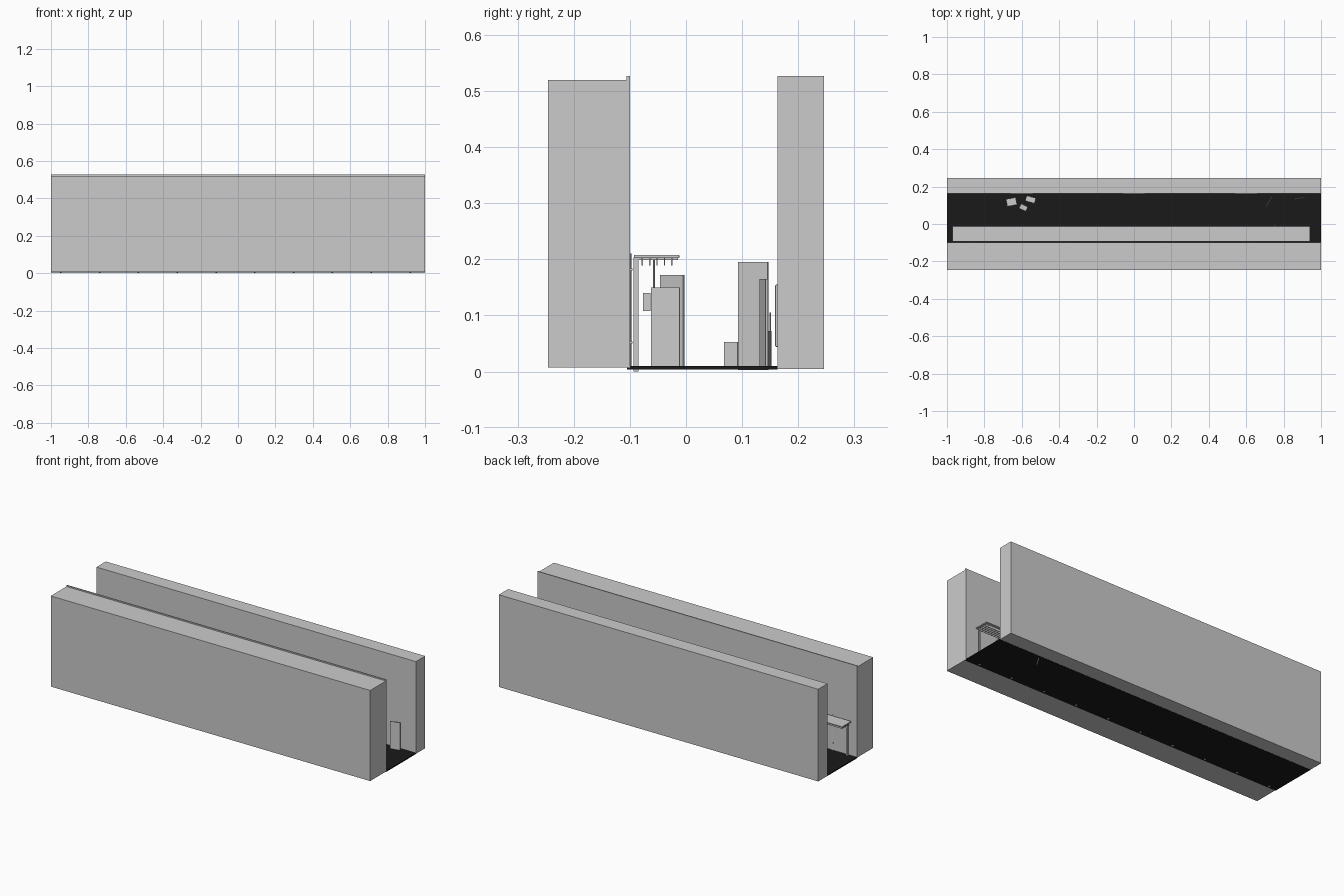
import bpy, math
from mathutils import Matrix, Vector

if "Cube" in bpy.data.objects:
    bpy.data.objects.remove(bpy.data.objects["Cube"])

black = bpy.data.materials.new("dark_paving")
black.diffuse_color = (0.01, 0.01, 0.01, 1)
black.use_nodes = True
black.node_tree.nodes["Principled BSDF"].inputs["Base Color"].default_value = black.diffuse_color


def box(name, x, y, z, mat=None, bevel=0):
    """Box from (min, max) ranges."""
    bpy.ops.mesh.primitive_cube_add(size=1)
    o = bpy.context.object
    o.name = name
    size = Vector((x[1] - x[0], y[1] - y[0], z[1] - z[0]))
    o.data.transform(Matrix.Diagonal((*size, 1)))
    o.location = (sum(x) / 2, sum(y) / 2, sum(z) / 2)
    if mat:
        o.data.materials.append(mat)
    if bevel:
        m = o.modifiers.new("bevel", 'BEVEL')
        m.width = bevel
        m.segments = 2
    return o


def panel(name, a, b, z, t=0.004):
    """Upright thin board standing along the plan line a-b."""
    a, b = Vector(a), Vector(b)
    d = b - a
    o = box(name, (-d.length / 2, d.length / 2), (-t / 2, t / 2), z)
    o.location.x, o.location.y = (a + b) / 2
    o.rotation_euler.z = math.atan2(d.y, d.x)
    return o


def crate(name, c, sx, sy, h, deg):
    o = box(name, (c[0] - sx / 2, c[0] + sx / 2), (c[1] - sy / 2, c[1] + sy / 2), (0.008, h))
    o.rotation_euler.z = math.radians(deg)


def pole(name, x, y, z, r):
    bpy.ops.mesh.primitive_cylinder_add(vertices=12, radius=r, depth=z[1] - z[0],
                                        location=(x, y, sum(z) / 2))
    o = bpy.context.object
    o.name = name
    bpy.ops.object.shade_smooth_by_angle()


# Buildings and street
box("front_building", (-1, 1), (-0.246, -0.1), (0.007, 0.52))
box("front_parapet", (-1, 1), (-0.106, -0.1), (0.52, 0.527))
box("back_building", (-1, 1), (0.163, 0.246), (0.005, 0.527))
box("street", (-1, 1), (-0.105, 0.163), (0.004, 0.010), black)

# Awning with battens, rails and posts
box("awning_roof", (-0.97, 0.94), (-0.093, -0.012), (0.202, 0.208), None, 0.001)
for i in range(5):
    y = -0.078 + i * 0.0132
    box("awning_batten", (-0.965, 0.935), (y - 0.0012, y + 0.0012), (0.189, 0.203))
for i in range(10):
    x = 0.92 - i * 0.2075
    box("awning_post", (x - 0.004, x + 0.004), (-0.094, -0.085), (0.0, 0.203))
    box("awning_rafter", (x - 0.003, x + 0.003), (-0.09, -0.014), (0.199, 0.203))

# Pipes on the front building
for x in (-0.85, -0.35, 0.15, 0.65):
    pole("wall_pipe", x, -0.0995, (0.005, 0.21), 0.002)
    for z in (0.05, 0.18):
        box("pipe_bracket", (x - 0.003, x + 0.003), (-0.101, -0.095), (z, z + 0.004))

# Boards and sign below the awning
panel("awning_board_tall", (0.72, -0.045), (0.755, -0.004), (0.006, 0.172))
panel("awning_board_low", (0.84, -0.062), (0.86, -0.011), (0.006, 0.15))
pole("sign_pole", 0.6, -0.057, (0.006, 0.203), 0.0015)
box("sign_box", (0.585, 0.615), (-0.077, -0.063), (0.108, 0.14))

# Boards along the back building
panel("street_board_tall", (0.705, 0.094), (0.737, 0.146), (0.003, 0.195))
panel("street_board_low", (0.86, 0.133), (0.915, 0.144), (0.006, 0.165))
pole("street_stake", 0.89, 0.15, (0.004, 0.105), 0.0012)

# Crates
crate("crate_tall", (-0.655, 0.118), 0.053, 0.04, 0.072, 10)
crate("crate_wide", (-0.553, 0.131), 0.052, 0.03, 0.072, -15)
crate("crate_small", (-0.591, 0.088), 0.04, 0.027, 0.053, -25)

# Shallow panels on the back building
for x in (-0.6, 0.0, 0.6):
    box("wall_panel", (x - 0.06, x + 0.06), (0.159, 0.165), (0.044, 0.155), None, 0.002)
